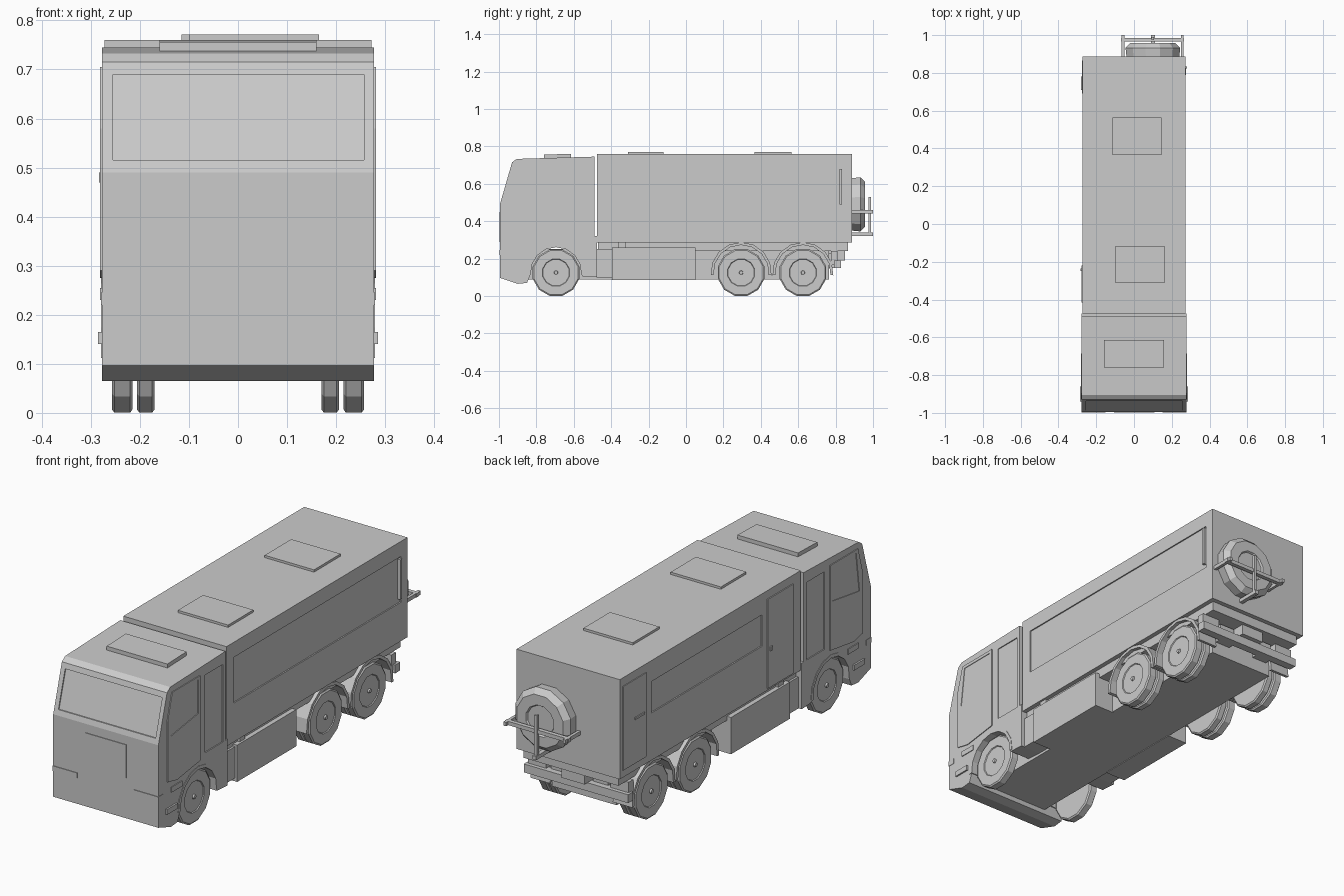
import bpy, bmesh
from math import sin, cos, pi, radians

if "Cube" in bpy.data.objects:
    bpy.data.objects.remove(bpy.data.objects["Cube"])


def finish(name, bm):
    bmesh.ops.recalc_face_normals(bm, faces=bm.faces)
    me = bpy.data.meshes.new(name)
    bm.to_mesh(me)
    bm.free()
    ob = bpy.data.objects.new(name, me)
    bpy.context.collection.objects.link(ob)
    return ob


def prism(name, pts, x0, x1):
    """Extrude a (y, z) outline from x0 to x1."""
    bm = bmesh.new()
    a = [bm.verts.new((x0, y, z)) for y, z in pts]
    b = [bm.verts.new((x1, y, z)) for y, z in pts]
    bm.faces.new(a)
    bm.faces.new(b[::-1])
    for i in range(len(pts)):
        j = (i + 1) % len(pts)
        bm.faces.new((a[i], a[j], b[j], b[i]))
    return finish(name, bm)


def box(name, x, y, z):
    return prism(name, [(y[0], z[0]), (y[1], z[0]), (y[1], z[1]), (y[0], z[1])], x[0], x[1])


def lathe(name, profile, n, loc, rot=0.0):
    """Spin an (axial, radius) profile about the x axis."""
    bm = bmesh.new()
    rings = [[bm.verts.new((x, r * sin(2 * pi * (i + .5) / n), r * cos(2 * pi * (i + .5) / n)))
              for i in range(n)] for x, r in profile]
    for p, q in zip(rings, rings[1:]):
        for i in range(n):
            j = (i + 1) % n
            bm.faces.new((p[i], p[j], q[j], q[i]))
    bm.faces.new(rings[0])
    bm.faces.new(rings[-1][::-1])
    ob = finish(name, bm)
    ob.location = loc
    ob.rotation_euler.z = rot
    return ob


def arc(cy, cz, r, a0, a1, n):
    return [(cy + r * cos(radians(a0 + (a1 - a0) * i / n)),
             cz + r * sin(radians(a0 + (a1 - a0) * i / n))) for i in range(n + 1)]


def arch(name, cy, r0, r1, x0, x1):
    return prism(name, arc(cy, .125, r1, -5, 185, 8) + arc(cy, .125, r0, 185, -5, 8), x0, x1)


def cut(target, cutter):
    m = target.modifiers.new("cut", 'BOOLEAN')
    m.operation, m.solver, m.object = 'DIFFERENCE', 'EXACT', cutter
    bpy.context.view_layer.objects.active = target
    bpy.ops.object.modifier_apply(modifier=m.name)
    bpy.data.objects.remove(cutter)


def span(s, a, b):
    return (a, b) if s > 0 else (-b, -a)


# Cab shell with wheel arches in its outline
FRONT, REAR = -.695, (.295, .625)
outline = [(-.995, .097), (-.995, .49), (-.93, .715), (-.905, .733), (-.49, .745), (-.49, .32),
           (-.475, .32), (-.475, .10)]
outline += arc(FRONT, .125, .142, -8, 188, 8) + [(-.85, .07), (-.9, .065)]
cab = prism("cab", outline, -.277, .277)

# Windscreen recess follows the slanted front
cut(cab, prism("cutter", [(-1.1, .515), (-.982, .515), (-.931, .69), (-1.1, .69)], -.255, .257))
for s in (1, -1):
    # Door windows
    door_win = [(-.905, .50), (-.70, .53), (-.70, .69), (-.88, .69)]
    rear_win = [(-.645, .32), (-.51, .32), (-.51, .69), (-.645, .69)]
    cut(cab, prism("cutter", rear_win, *span(s, .272, .35)))
    door = prism("cab_door", [(-.93, .29), (-.86, .275), (-.685, .30), (-.685, .705), (-.895, .705), (-.93, .58)],
                 *span(s, .27, .281))
    cut(door, prism("cutter", door_win, *span(s, .278, .35)))
    # Lamps, bumper corners and arch trim
    box("side_lamp", span(s, .27, .281), (-.90, -.82), (.23, .255))
    box("marker_lamp", span(s, .27, .285), (-.94, -.86), (.14, .165))
    box("headlamp_trim", span(s, .15, .279), (-.998, -.96), (.22, .245))
    arch("front_arch_trim", FRONT, .136, .152, *span(s, .20, .279))
box("front_panel", (-.105, .108), (-.998, -.98), (.288, .448))
prism("cab_roof_hatch", [(-.76, .73), (-.615, .735), (-.615, .76), (-.76, .756)], -.16, .16)

# Body box with window recess on the right, smaller one on the left
body = box("body_box", (-.272, .272), (-.475, .887), (.285, .76))
cut(body, box("cutter", (.266, .35), (-.42, .84), (.47, .688)))
cut(body, box("cutter", (-.35, -.266), (-.185, .65), (.51, .66)))
box("body_door", (-.277, -.26), (-.415, -.22), (.295, .72))
box("body_door_handle", (-.283, -.27), (-.25, -.235), (.47, .49))
box("rear_locker", (-.276, -.26), (.69, .865), (.32, .72))
box("locker_latch", (-.281, -.27), (.71, .78), (.53, .54))
box("awning_bar", (.265, .28), (.822, .835), (.49, .68))
box("roof_hatch_front", (-.10, .165), (-.31, -.12), (.75, .771))
box("roof_hatch_rear", (-.115, .145), (.365, .565), (.75, .771))

# Chassis and subframe
box("subframe", (-.25, .25), (-.47, .865), (.24, .287))
box("chassis", (-.17, .17), (-.88, .765), (.088, .25))
for s in (1, -1):
    box("side_tank", span(s, .165, .272), (-.395, .05), (.085, .26))
    box("step_box", span(s, .165, .26), (-.476, -.39), (.10, .25))
    box("tank_mount", span(s, .165, .262), (-.36, -.32), (.25, .287))
    box("bumper_bracket", span(s, .07, .15), (.755, .80), (.15, .23))
    box("mudguard_end", span(s, .17, .265), (.775, .81), (.165, .24))
box("rear_bumper", (-.275, .275), (.79, .828), (.15, .19))
box("tow_block", (-.06, .06), (.76, .85), (.19, .245))

# Wheels: single front, twin rear
rim = [(.023, .125), (.024, .13), (.042, .13), (.046, .122), (.046, .078), (.042, .074), (.042, .012),
       (.047, .010)]


def wheel(name, s, x, y, w):
    prof = [(s * (x - w), .122), (s * (x - w + .005), .129), (s * (x - .005), .129), (s * x, .122),
            (s * x, .075), (s * (x - .004), .072), (s * (x - .004), .011), (s * (x + .004), .009)]
    lathe(name, prof, 12, (0, y, .125))


for s in (1, -1):
    wheel("front_wheel", s, .257, FRONT, .042)
    for y in REAR:
        wheel("rear_outer_wheel", s, .257, y, .042)
        wheel("rear_inner_wheel", s, .206, y, .036)
        arch("rear_mudguard", y, .148, .163, *span(s, .165, .268))
    lathe("rear_axle", [(s * .16, .03), (s * .25, .03)], 8, (0, REAR[0], .125))

# Spare wheel and its carrier on the back wall
lathe("spare_wheel", [(0, .145), (.045, .15), (.07, .125), (.07, .075), (.062, .07), (.062, .01)],
      12, (.10, .887, .49), pi / 2)
box("carrier_crossbar", (-.07, .265), (.965, .985), (.442, .46))
for x in (-.065, .248):
    box("carrier_arm", (x, x + .014), (.88, 1.0), (.442, .46))
box("carrier_post", (.093, .107), (.975, .99), (.32, .53))
box("carrier_lower_arm", (.09, .11), (.88, 1.0), (.322, .34))
